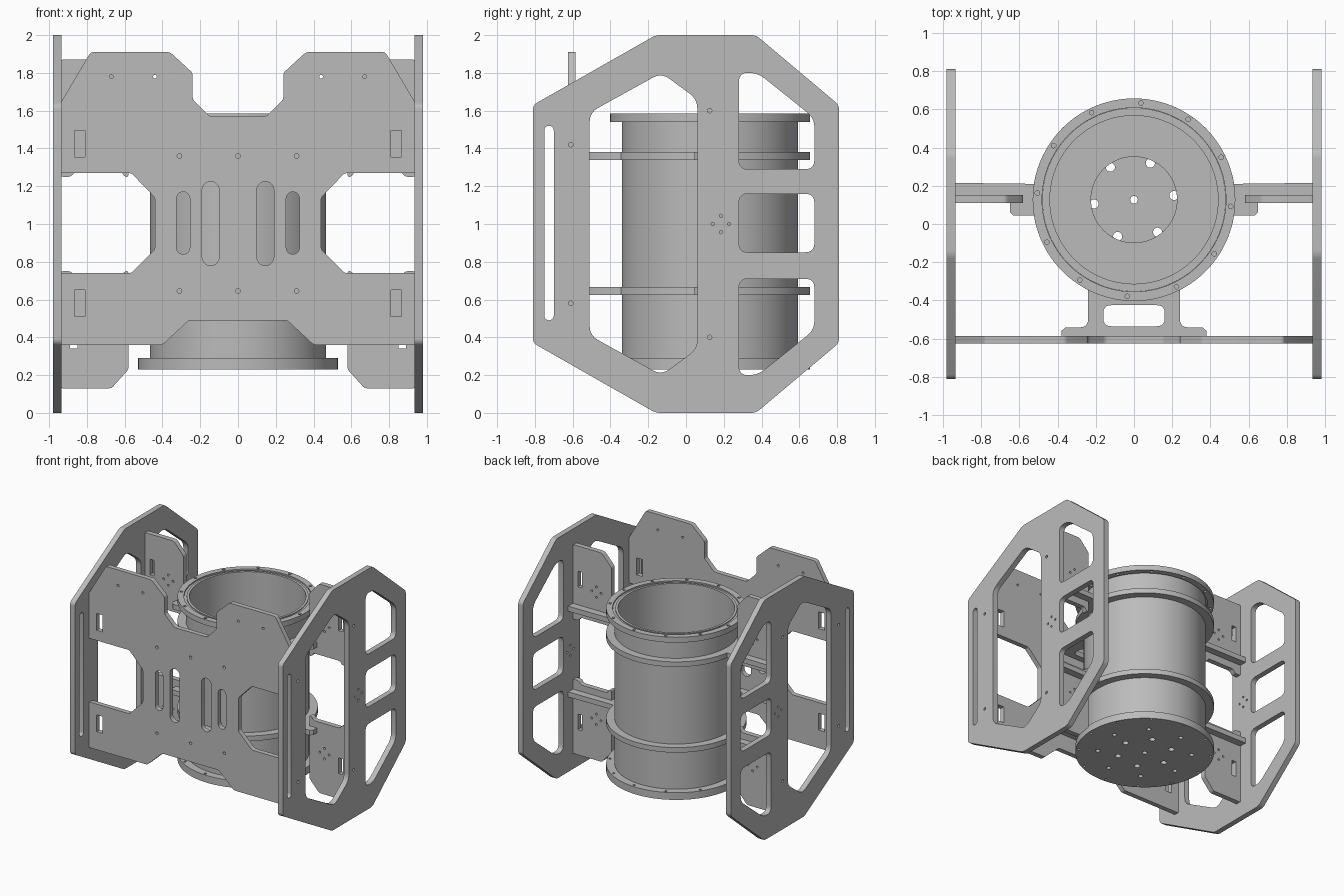
import bpy, bmesh
from math import sin, cos, pi, radians, asin
from mathutils import Matrix, Vector

if "Cube" in bpy.data.objects:
    bpy.data.objects.remove(bpy.data.objects["Cube"], do_unlink=True)

# Single machined grey finish
grey = bpy.data.materials.new("machined_grey")
grey.use_nodes = True
colour = (0.5, 0.5, 0.5, 1)
grey.diffuse_color = colour
grey.node_tree.nodes["Principled BSDF"].inputs["Base Color"].default_value = colour

CY = 0.127          # canister axis
RIM = 0.53          # flange radius
AXES = {            # plate plane (u, v) and thickness direction
    "x": Matrix(((0, 0, 1), (1, 0, 0), (0, 1, 0))),
    "y": Matrix(((1, 0, 0), (0, 0, -1), (0, 1, 0))),
    "z": Matrix.Identity(3),
}


def arc(cx, cy, r, a0, a1, n):
    return [(cx + r * cos(radians(a0 + (a1 - a0) * i / n)),
             cy + r * sin(radians(a0 + (a1 - a0) * i / n))) for i in range(n + 1)]


def circle(cx, cy, r, n=14):
    return arc(cx, cy, r, 0, 360, n)[:-1]


def ring_of_holes(cx, cy, pitch, r, count, start=0):
    return [circle(x, y, r) for x, y in circle(0, 0, 1, count) for x, y in
            [(cx + pitch * (x * cos(radians(start)) - y * sin(radians(start))),
              cy + pitch * (x * sin(radians(start)) + y * cos(radians(start))))]]


def slot(u0, u1, v0, v1):
    r, c = (u1 - u0) / 2, (u0 + u1) / 2
    return arc(c, v1 - r, r, 0, 180, 10) + arc(c, v0 + r, r, 180, 360, 10)


def rect(u0, u1, v0, v1):
    return [(u0, v0), (u1, v0), (u1, v1), (u0, v1)]


def rounded(points, r):
    """Replace every corner by a short curve."""
    pts, out = [Vector(p) for p in points], []
    for i, p in enumerate(pts):
        a, b = pts[i - 1] - p, pts[(i + 1) % len(pts)] - p
        a = p + a.normalized() * min(r, a.length * 0.45)
        b = p + b.normalized() * min(r, b.length * 0.45)
        for k in range(6):
            t = k / 5
            out.append(tuple(a * (1 - t) ** 2 + p * 2 * t * (1 - t) + b * t * t))
    return out


def mirror_u(points):
    return [(-u, v) for u, v in points]


def mirror_v(points):
    return [(u, 2 - v) for u, v in points]


def symmetric(half):
    return half + mirror_u(half)[::-1]


def finish(name, bm):
    bmesh.ops.remove_doubles(bm, verts=bm.verts, dist=0.0003)
    bmesh.ops.recalc_face_normals(bm, faces=bm.faces)
    mesh = bpy.data.meshes.new(name)
    bm.to_mesh(mesh)
    bm.free()
    mesh.materials.append(grey)
    for p in mesh.polygons:
        p.use_smooth = True
        p.material_index = 0
    mesh.set_sharp_from_angle(angle=radians(30))
    obj = bpy.data.objects.new(name, mesh)
    bpy.context.collection.objects.link(obj)
    return obj


def plate(name, axis, lo, hi, outline, holes=()):
    """Flat plate with cut-outs, between lo and hi along an axis."""
    curve = bpy.data.curves.new(name + "_profile", "CURVE")
    curve.dimensions, curve.fill_mode = "2D", "BOTH"
    curve.extrude = (hi - lo) / 2
    for loop in [outline, *holes]:
        s = curve.splines.new("POLY")
        s.points.add(len(loop) - 1)
        for pt, (u, v) in zip(s.points, loop):
            pt.co = (u, v, 0, 1)
        s.use_cyclic_u = True
    tmp = bpy.data.objects.new(name + "_profile", curve)
    bpy.context.collection.objects.link(tmp)
    dg = bpy.context.evaluated_depsgraph_get()
    mesh = bpy.data.meshes.new_from_object(tmp.evaluated_get(dg))
    bm = bmesh.new()
    bm.from_mesh(mesh)
    bm.transform(AXES[axis].to_4x4())
    shift = Vector([(lo + hi) / 2 if a == axis else 0 for a in "xyz"])
    bmesh.ops.translate(bm, verts=bm.verts, vec=shift)
    bpy.data.objects.remove(tmp, do_unlink=True)
    bpy.data.curves.remove(curve)
    bpy.data.meshes.remove(mesh)
    return finish(name, bm)


def lathe(name, profile, steps=96):
    """Closed (radius, z) profile turned about the canister axis."""
    bm = bmesh.new()
    vs = [bm.verts.new((r, CY, z)) for r, z in profile]
    es = [bm.edges.new((vs[i - 1], vs[i])) for i in range(len(vs))]
    bmesh.ops.spin(bm, geom=vs + es, cent=(0, CY, 0), axis=(0, 0, 1),
                   angle=2 * pi, steps=steps, use_duplicate=False)
    return finish(name, bm)


# Side plates: octagonal frames with windows
side_outline = rounded([(-0.16, 0), (0.37, 0), (0.81, 0.37), (0.81, 1.63),
                        (0.37, 2), (-0.16, 2), (-0.81, 1.63), (-0.81, 0.37)], 0.025)
big_window = rounded([(-0.51, 0.41), (-0.13, 0.2), (0.06, 0.34),
                      (0.06, 1.66), (-0.13, 1.8), (-0.51, 1.59)], 0.05)
top_window = rounded([(0.28, 1.29), (0.68, 1.29), (0.68, 1.56),
                      (0.38, 1.8), (0.28, 1.8)], 0.05)
side_holes = [big_window, top_window, mirror_v(top_window),
              rounded(rect(0.28, 0.68, 0.85, 1.16), 0.05),
              slot(-0.75, -0.7, 0.49, 1.52)]
for z in (0.4, 1.6):
    side_holes.append(circle(0.125, z, 0.012))
for z in (0.58, 1.42):
    side_holes.append(circle(-0.61, z, 0.012))
side_holes += ring_of_holes(0.185, 1.0, 0.043, 0.009, 4)
for name, x in (("left_side_plate", 0.935), ("right_side_plate", -0.98)):
    plate(name, "x", x, x + 0.045, side_outline, side_holes)

# Front plate with side notches, slots and bolt holes
front_half = [(0.26, 0.49), (0.4, 0.36), (0.94, 0.36), (0.94, 0.74), (0.565, 0.74),
              (0.44, 0.865), (0.44, 1.14), (0.565, 1.27), (0.94, 1.27), (0.94, 1.64),
              (0.78, 1.91), (0.36, 1.91), (0.24, 1.8), (0.24, 1.66), (0.15, 1.57)]
front_holes = []
for s in (1, -1):
    for hole in (slot(0.255, 0.325, 0.84, 1.17), slot(0.1, 0.19, 0.78, 1.225),
                 rect(0.81, 0.865, 0.51, 0.65), rect(0.81, 0.865, 1.355, 1.495),
                 circle(0.67, 1.78, 0.01), circle(0.44, 1.78, 0.01),
                 circle(0.31, 1.36, 0.012), circle(0.31, 0.645, 0.012)):
        front_holes.append([(s * u, v) for u, v in hole])
front_holes += [circle(0, 1.36, 0.012), circle(0, 0.645, 0.012)]
plate("front_plate", "y", -0.625, -0.585, rounded(symmetric(front_half), 0.015), front_holes)

# Rear ear plates: four, mirrored left/right and top/bottom
ear = rounded([(0.58, 1.25), (0.6, 1.25), (0.62, 1.28), (0.86, 1.28), (0.885, 1.25),
               (0.94, 1.25), (0.94, 1.87), (0.67, 1.87), (0.58, 1.77)], 0.015)
ear_holes = [rect(0.85, 0.89, 1.53, 1.66)] + ring_of_holes(0.72, 1.53, 0.043, 0.009, 4)
for vname, fv in (("upper", lambda p: p), ("lower", mirror_v)):
    for uname, fu in (("left", lambda p: p), ("right", mirror_u)):
        plate(f"{vname}_{uname}_ear", "y", 0.11, 0.152, fu(fv(ear)),
              [fu(fv(h)) for h in ear_holes])

# Clamp rings with front foot, side tabs and arms
low = -63
tab = math_angle = asin(0.083 / RIM) * 180 / pi
clamp_half = ([(0.38, -0.585), (0.38, -0.56), (0.36, -0.542), (0.27, -0.54), (0.25, -0.53), (0.24, -0.51)]
              + arc(0, CY, RIM, low, -tab, 16)
              + [(0.63, 0.044), (0.65, 0.064), (0.65, 0.152), (0.938, 0.152), (0.938, 0.215)]
              + arc(0, CY, RIM, tab, 89, 24))
clamp_holes = [circle(0, CY, 0.466, 96), rounded(rect(-0.16, 0.16, -0.535, -0.425), 0.04)]
for name, z in (("upper_clamp", 1.338), ("lower_clamp", 0.624)):
    plate(name, "z", z, z + 0.042, symmetric(clamp_half), clamp_holes)

# Canister tube with neck, flanges and drilled end cap
lathe("canister_tube", [(0.44, 0.28), (0.467, 0.28), (0.467, 1.56), (0.48, 1.56),
                        (0.48, 1.575), (0.46, 1.575), (0.46, 1.582), (0.44, 1.582)])
plate("top_flange", "z", 1.54, 1.585, circle(0, CY, RIM, 96),
      [circle(0, CY, 0.481, 96)] + ring_of_holes(0, CY, 0.507, 0.012, 12, -4))
lathe("canister_floor", [(0.225, 0.288), (0.445, 0.288), (0.445, 0.32), (0.225, 0.32)])
plate("bottom_cap", "z", 0.23, 0.29, circle(0, CY, RIM, 96),
      ring_of_holes(0, CY, 0.507, 0.01, 12, -4) + ring_of_holes(0, CY, 0.36, 0.018, 8, 10)
      + ring_of_holes(0, CY, 0.21, 0.024, 6, 6) + [circle(0, CY, 0.02)])
